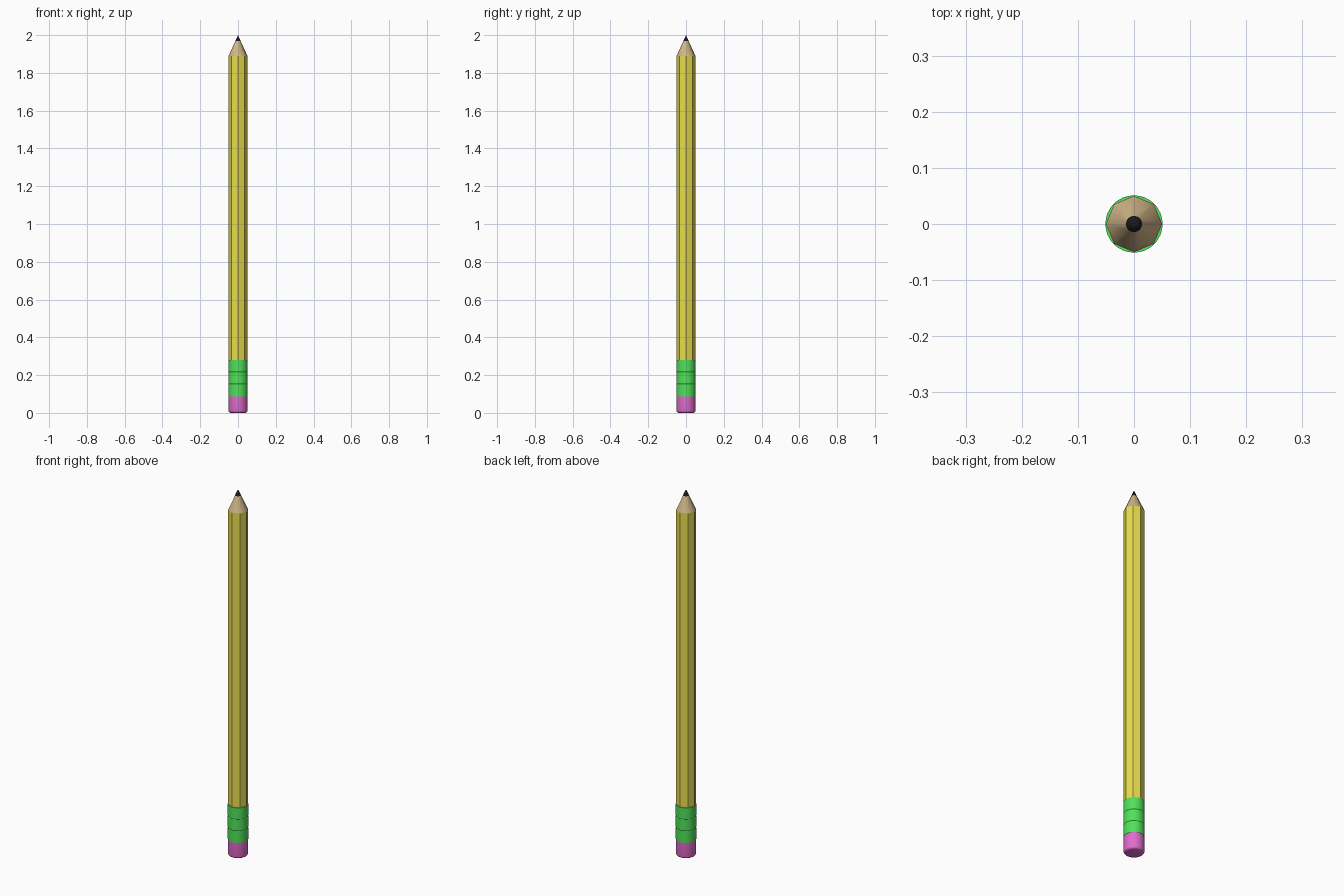
import bpy, bmesh, math

if "Cube" in bpy.data.objects:
    bpy.data.objects.remove(bpy.data.objects["Cube"])


def material(name, rgb):
    m = bpy.data.materials.new(name)
    m.diffuse_color = (*rgb, 1)
    m.use_nodes = True
    m.node_tree.nodes["Principled BSDF"].inputs["Base Color"].default_value = m.diffuse_color
    return m


def lathe(name, profile, sides, mat, smooth_angle=None):
    """Turn (radius, z) points around z; zero radius gives a point."""
    bm = bmesh.new()
    rings = []
    for r, z in profile:
        n = sides if r > 0 else 1
        rings.append([bm.verts.new((r * math.cos(math.tau * i / sides),
                                    r * math.sin(math.tau * i / sides), z))
                      for i in range(n)])
    for a, b in zip(rings, rings[1:]):
        for i in range(sides):
            j = (i + 1) % sides
            if len(b) == 1:
                bm.faces.new((a[i], a[j], b[0]))
            else:
                bm.faces.new((a[i], a[j], b[j], b[i]))
    for ring in (rings[0], rings[-1]):
        if len(ring) > 1:
            bm.faces.new(ring)
    bmesh.ops.recalc_face_normals(bm, faces=bm.faces)
    me = bpy.data.meshes.new(name)
    bm.to_mesh(me)
    bm.free()
    ob = bpy.data.objects.new(name, me)
    bpy.context.collection.objects.link(ob)
    me.materials.append(mat)
    if smooth_angle:
        bpy.ops.object.select_all(action='DESELECT')
        ob.select_set(True)
        bpy.context.view_layer.objects.active = ob
        bpy.ops.object.shade_smooth_by_angle(angle=math.radians(smooth_angle))
    return ob


yellow = material("yellow_paint", (0.8, 0.72, 0.08))
wood = material("bare_wood", (0.62, 0.46, 0.24))
black = material("graphite", (0.01, 0.01, 0.01))
green = material("green_metal", (0.08, 0.75, 0.1))
pink = material("pink_rubber", (0.75, 0.15, 0.6))

R = 0.05

# Eight-sided painted shaft
lathe("shaft", [(R, 0.25), (R, 1.89)], 8, yellow)

# Sharpened wood and lead point
lathe("wood_cone", [(R, 1.89), (0.0145, 1.968)], 8, wood, 50)
lathe("lead_tip", [(0.0145, 1.968), (0, 2.0)], 16, black, 60)

# Metal band with two pressed grooves
band = [(0.051, 0.088)]
for z in (0.152, 0.216):
    band += [(0.051, z - 0.003), (0.049, z), (0.051, z + 0.003)]
band.append((0.051, 0.28))
lathe("ferrule", band, 32, green, 30)

# Eraser with rounded lower rim
b = 0.012
rim = [(R - b + b * math.sin(t), b - b * math.cos(t))
       for t in (math.pi / 2 * k / 4 for k in range(5))]
lathe("eraser", rim + [(R, 0.1)], 32, pink, 35)
